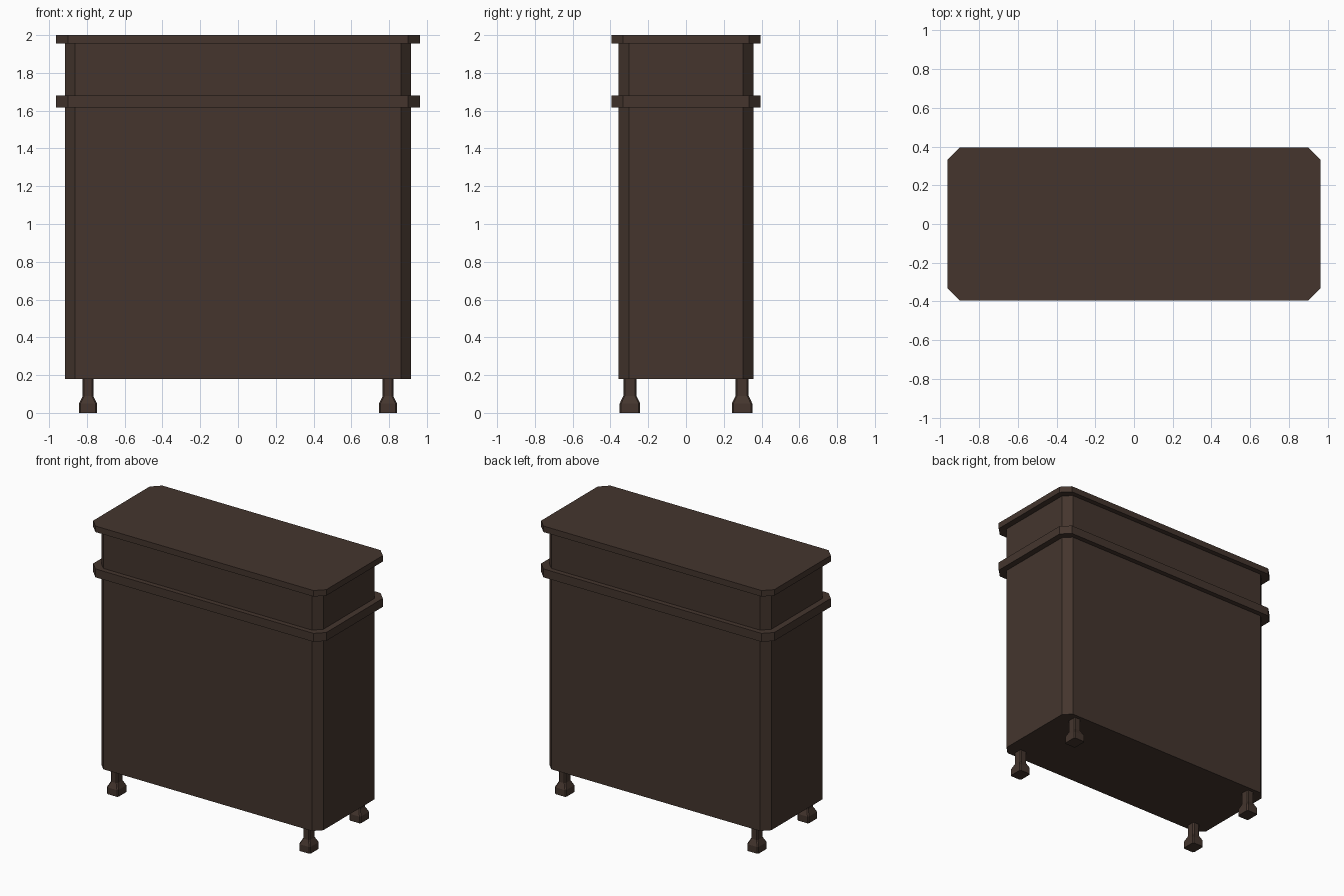
import bpy, bmesh

if "Cube" in bpy.data.objects:
    bpy.data.objects.remove(bpy.data.objects["Cube"])

wood = bpy.data.materials.new("dark brown wood")
wood.diffuse_color = (0.058, 0.036, 0.027, 1)
wood.use_nodes = True
wood.node_tree.nodes["Principled BSDF"].inputs["Base Color"].default_value = wood.diffuse_color


def chamfered_prism(name, levels, cx=0, cy=0):
    """Loft stacked chamfered rectangles; levels = (z, half_x, half_y, chamfer)."""
    bm = bmesh.new()
    rings = []
    for z, hx, hy, c in levels:
        outline = [(hx - c, -hy), (hx, -hy + c), (hx, hy - c), (hx - c, hy),
                   (c - hx, hy), (-hx, hy - c), (-hx, c - hy), (c - hx, -hy)]
        rings.append([bm.verts.new((cx + x, cy + y, z)) for x, y in outline])
    for a, b in zip(rings, rings[1:]):
        for i in range(8):
            j = (i + 1) % 8
            bm.faces.new((a[i], a[j], b[j], b[i]))
    bm.faces.new(rings[0][::-1])
    bm.faces.new(rings[-1])
    mesh = bpy.data.meshes.new(name)
    bm.to_mesh(mesh)
    bm.free()
    mesh.materials.append(wood)
    obj = bpy.data.objects.new(name, mesh)
    bpy.context.collection.objects.link(obj)
    return obj


# Cabinet body, trim band and top board
chamfered_prism("cabinet_body", [(0.18, 0.917, 0.358, 0.055), (1.955, 0.917, 0.358, 0.055)])
chamfered_prism("trim_band", [(1.617, 0.963, 0.395, 0.062), (1.68, 0.963, 0.395, 0.062)])
chamfered_prism("top_board", [(1.955, 0.963, 0.395, 0.062), (2.0, 0.963, 0.395, 0.062)])

# Four legs with flared feet
for sx, side in ((-1, "left"), (1, "right")):
    for sy, end in ((-1, "front"), (1, "back")):
        chamfered_prism(f"{end}_{side}_leg",
                        [(0, 0.047, 0.054, 0.008), (0.05, 0.047, 0.054, 0.008),
                         (0.09, 0.028, 0.035, 0.008), (0.18, 0.028, 0.035, 0.008)],
                        sx * 0.794, sy * 0.297)
